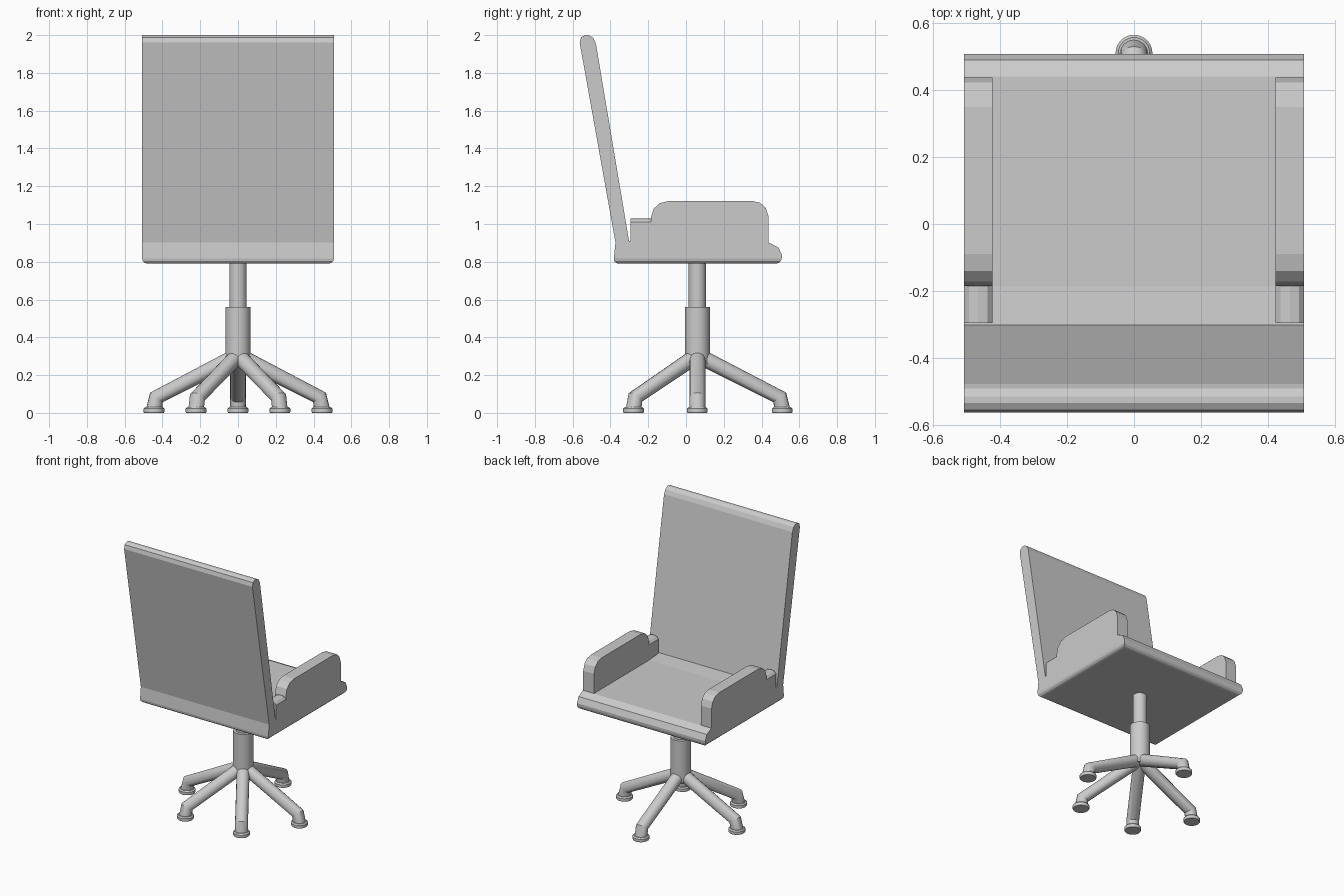
import bpy, bmesh
from mathutils import Vector

if "Cube" in bpy.data.objects:
    bpy.data.objects.remove(bpy.data.objects["Cube"])

CY = 0.06  # column centre in y


def finish(name, bm):
    bmesh.ops.recalc_face_normals(bm, faces=bm.faces)
    me = bpy.data.meshes.new(name)
    bm.to_mesh(me)
    bm.free()
    ob = bpy.data.objects.new(name, me)
    bpy.context.collection.objects.link(ob)
    return ob


def smooth(ob):
    bpy.ops.object.select_all(action='DESELECT')
    ob.select_set(True)
    bpy.context.view_layer.objects.active = ob
    bpy.ops.object.shade_smooth_by_angle()


def prism(name, points, offset, bevel_z=None):
    """Extrude a closed outline; optionally round the edges lying at height bevel_z."""
    bm = bmesh.new()
    face = bm.faces.new([bm.verts.new(p) for p in points])
    out = bmesh.ops.extrude_face_region(bm, geom=[face], use_keep_orig=True)
    verts = [g for g in out["geom"] if isinstance(g, bmesh.types.BMVert)]
    bmesh.ops.translate(bm, verts=verts, vec=offset)
    bmesh.ops.recalc_face_normals(bm, faces=bm.faces)
    if bevel_z is not None:
        edges = [e for e in bm.edges if all(abs(v.co.z - bevel_z) < 1e-4 for v in e.verts)]
        bmesh.ops.bevel(bm, geom=edges, offset=0.028, segments=3, profile=0.5, affect='EDGES')
    return finish(name, bm)


def side_prism(name, profile, x0, x1, bevel_z=None):
    return prism(name, [(x0, y, z) for y, z in profile], (x1 - x0, 0, 0), bevel_z)


def lathe(name, centre, profile, steps=32):
    """Stack of rings (radius, z) with closed ends."""
    bm = bmesh.new()
    vs = [bm.verts.new((r, 0, z)) for r, z in [(0, profile[0][1])] + profile + [(0, profile[-1][1])]]
    es = [bm.edges.new(p) for p in zip(vs, vs[1:])]
    bmesh.ops.spin(bm, geom=vs + es, cent=(0, 0, 0), axis=(0, 0, 1), angle=6.283185307, steps=steps)
    bmesh.ops.remove_doubles(bm, verts=bm.verts, dist=1e-4)
    ob = finish(name, bm)
    ob.location = (centre[0], centre[1], 0)
    smooth(ob)
    return ob


# Seat cushion with rounded front lip
side_prism("seat", [(-0.385, 0.79), (0.505, 0.79), (0.508, 0.835), (0.49, 0.876),
                    (0.44, 0.90), (-0.185, 0.90), (-0.30, 0.91), (-0.373, 0.905)],
           -0.508, 0.508, bevel_z=0.79)

# Reclined backrest
side_prism("backrest", [(-0.373, 0.90), (-0.30, 0.90), (-0.477, 1.955), (-0.491, 1.985),
                        (-0.515, 2.0), (-0.535, 2.0), (-0.556, 1.988), (-0.563, 1.96)],
           -0.508, 0.508)

# Armrests and the small blocks behind them
arm = [(-0.185, 0.87), (0.437, 0.87), (0.437, 1.04), (0.422, 1.085), (0.393, 1.112), (0.35, 1.122),
       (-0.09, 1.122), (-0.14, 1.11), (-0.172, 1.08), (-0.185, 1.035)]
block = [(0.423, 0.87), (0.508, 0.87), (0.508, 1.01), (0.493, 1.025), (0.466, 1.03),
         (0.438, 1.025), (0.423, 1.01)]
for s, side in ((1, "right"), (-1, "left")):
    side_prism("armrest_" + side, arm, s * 0.423, s * 0.508)
    prism("armrest_block_" + side, [(s * x, -0.295, z) for x, z in block], (0, 0.12, 0))

# Central column: thin piston in a thicker sleeve
lathe("piston", (0, CY), [(0.046, 0.50), (0.046, 0.80)])
lathe("sleeve", (0, CY), [(0.066, 0.26), (0.066, 0.56)])

# Five bent tube legs with disc feet
hub = Vector((0, CY, 0.305))
for i, (x, y) in enumerate([(0, 0.51), (0.445, CY), (-0.445, CY), (0.222, -0.278), (-0.222, -0.278)]):
    cu = bpy.data.curves.new("leg_path", 'CURVE')
    cu.dimensions = '3D'
    cu.bevel_depth = 0.042
    cu.bevel_resolution = 6
    cu.use_fill_caps = True
    sp = cu.splines.new('POLY')
    sp.points.add(2)
    knee = hub.lerp(Vector((x, y, 0.075)), 0.97)
    for p, co in zip(sp.points, (hub, knee, Vector((x, y, 0.015)))):
        p.co = (*co, 1)
    leg = bpy.data.objects.new(f"leg_{i + 1}", cu)
    bpy.context.collection.objects.link(leg)
    bpy.ops.object.select_all(action='DESELECT')
    leg.select_set(True)
    bpy.context.view_layer.objects.active = leg
    bpy.ops.object.convert(target='MESH')
    smooth(bpy.context.view_layer.objects.active)
    lathe(f"foot_{i + 1}", (x, y), [(0.052, 0), (0.055, 0.005), (0.055, 0.022), (0.047, 0.03)])
